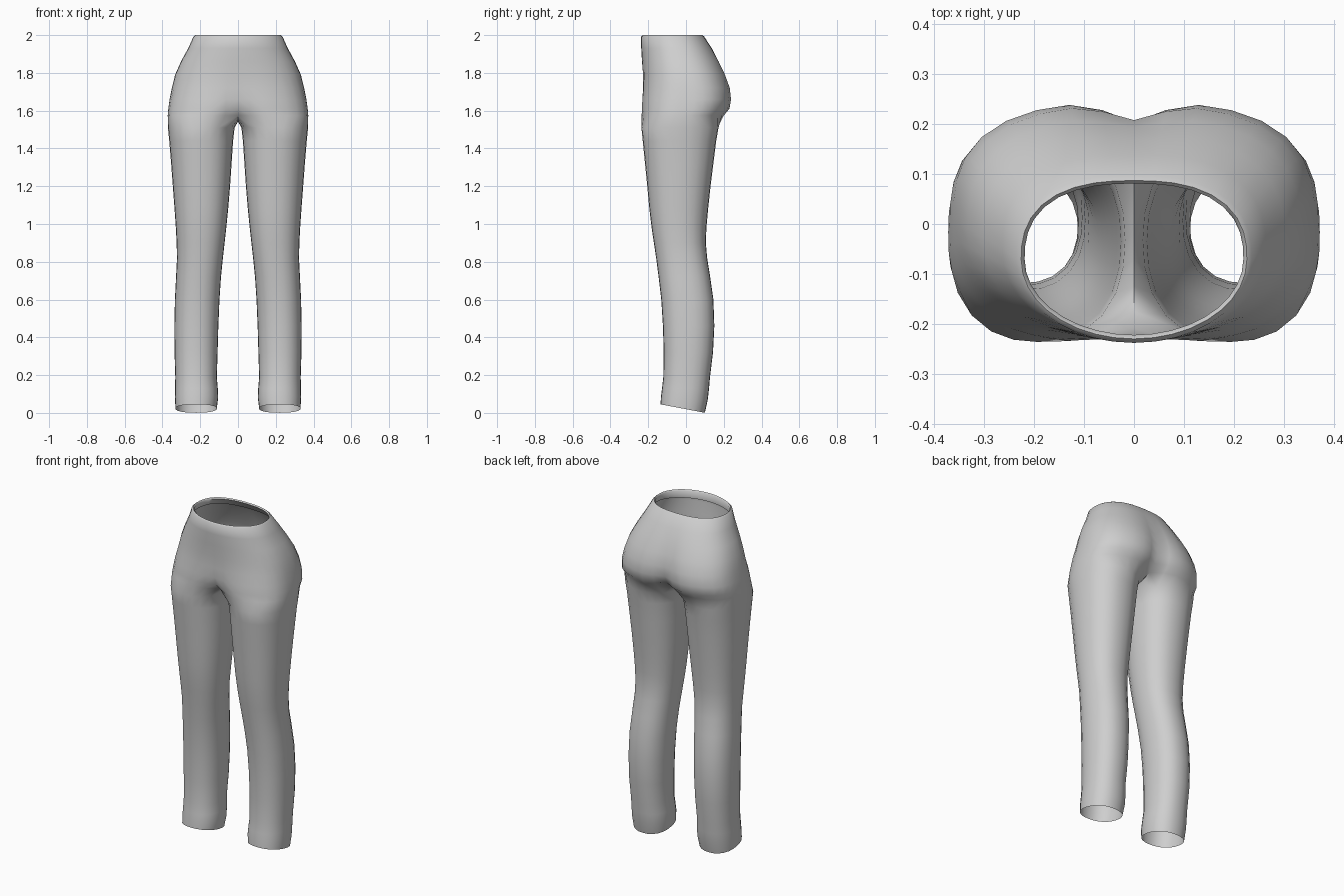
import bpy, bmesh, math

if "Cube" in bpy.data.objects:
    bpy.data.objects.remove(bpy.data.objects["Cube"])

OUTER, INNER = 18, 5            # steps round the outside, points along the inseam
SIDES = OUTER + 1 + INNER

# hip rings: z, half width, front y, back y, front crease, back crease, squareness front/back
HIPS = [
    (1.95, .238, -.224, .112, 0, 0, 2.0, 2.5),      # inside lip of the waist
    (1.993, .219, -.222, .081, 0, 0, 2.0, 2.5),
    (2.0, .226, -.230, .087, 0, 0, 2.0, 2.5),
    (1.992, .236, -.238, .097, 0, 0, 2.0, 2.5),
    (1.93, .264, -.237, .140, 0, .004, 2.1, 2.5),
    (1.86, .302, -.233, .180, 0, .012, 2.2, 2.5),
    (1.79, .333, -.230, .213, .003, .020, 2.3, 2.6),
    (1.72, .350, -.231, .238, .006, .030, 2.5, 2.7),
    (1.66, .362, -.236, .244, .012, .040, 2.7, 2.8),
    (1.61, .369, -.239, .236, .030, .055, 2.8, 2.8),
    (1.575, .372, -.240, .207, .065, .075, 2.8, 2.7),
]
# leg rings: z, inner x, outer x, front y, back y
LEG = [
    (1.51, .018, .371, -.236, .172), (1.44, .026, .364, -.229, .160),
    (1.32, .034, .354, -.217, .145), (1.20, .042, .345, -.205, .130),
    (1.08, .052, .336, -.194, .117), (.98, .062, .329, -.182, .108),
    (.90, .071, .325, -.170, .105), (.82, .080, .323, -.158, .112),
    (.72, .090, .328, -.145, .128), (.60, .098, .334, -.131, .145),
    (.46, .104, .337, -.122, .150), (.32, .108, .336, -.118, .143),
    (.19, .112, .332, -.120, .127), (.13, .107, .333, -.127, .122),
    (.08, .105, .334, -.132, .115), (.023, .112, .331, -.135, .100),
]


def squircle(angle, p):
    """Point on a unit superellipse in the given direction."""
    c, s = math.cos(angle), math.sin(angle)
    r = (abs(c) ** p + abs(s) ** p) ** (-1 / p)
    return c * r, s * r


def hip_ring(z, a, yf, yb, cf, cb, pf, pb):
    pts = []
    for i in range(OUTER + 1):
        t = math.radians(-90 + 180 * i / OUTER)
        u, v = squircle(t, pf if t < 0 else pb)
        x = 0 if i in (0, OUTER) else a * u
        y = (yf + yb) / 2 + v * (yb - yf) / 2
        crease = math.exp(-(x / .065) ** 2)
        y += crease * (cf if v < 0 else -cb)
        pts.append((x, y, z))
    return pts


def leg_ring(z, xi, xo, yf, yb):
    tilt = max(0, min(1, (.13 - z) / .107)) * .19   # hem drops toward the heel
    pts = []
    for i in range(SIDES):
        u, v = squircle(math.radians(-135 + 360 * i / SIDES), 2.3)
        y = (yf + yb) / 2 + v * (yb - yf) / 2
        pts.append(((xi + xo) / 2 + u * (xo - xi) / 2, y,
                    z - tilt * (y - (yf + yb) / 2)))
    return pts


bm = bmesh.new()


def add(pts):
    return [bm.verts.new(p) for p in pts]


def bridge(up, low, closed):
    n = len(low)
    for i in range(n if closed else n - 1):
        j = (i + 1) % n
        bm.faces.new((up[i], low[i], low[j], up[j]))


# hips and seat: half rings ending on the centre seam
rings = [add(hip_ring(*row)) for row in HIPS]
for up, low in zip(rings, rings[1:]):
    bridge(up, low, False)

# crotch seam closes the last half ring into a full leg opening
last = rings[-1]
back, front = last[-1].co.copy(), last[0].co.copy()
seam = []
for k in range(1, INNER + 1):
    f = k / (INNER + 1)
    p = back.lerp(front, f)
    seam.append((0, p.y, p.z - .033 * math.sin(math.pi * f) ** .6))
current = last + add(seam)

# leg down to the open hem
for row in LEG:
    nxt = add(leg_ring(*row))
    bridge(current, nxt, True)
    current = nxt

mesh = bpy.data.meshes.new("trousers")
bm.to_mesh(mesh)
bm.free()
trousers = bpy.data.objects.new("trousers", mesh)
bpy.context.collection.objects.link(trousers)

cloth = bpy.data.materials.new("grey cloth")
cloth.diffuse_color = (.62, .62, .62, 1)
cloth.use_nodes = True
cloth.node_tree.nodes["Principled BSDF"].inputs["Base Color"].default_value = cloth.diffuse_color
mesh.materials.append(cloth)

# second leg and smooth shading
mirror = trousers.modifiers.new("mirror", 'MIRROR')
mirror.use_axis[0] = True
mirror.merge_threshold = .001
bpy.context.view_layer.objects.active = trousers
trousers.select_set(True)
bpy.ops.object.modifier_apply(modifier="mirror")
bpy.ops.object.shade_smooth_by_angle(angle=math.radians(75))
